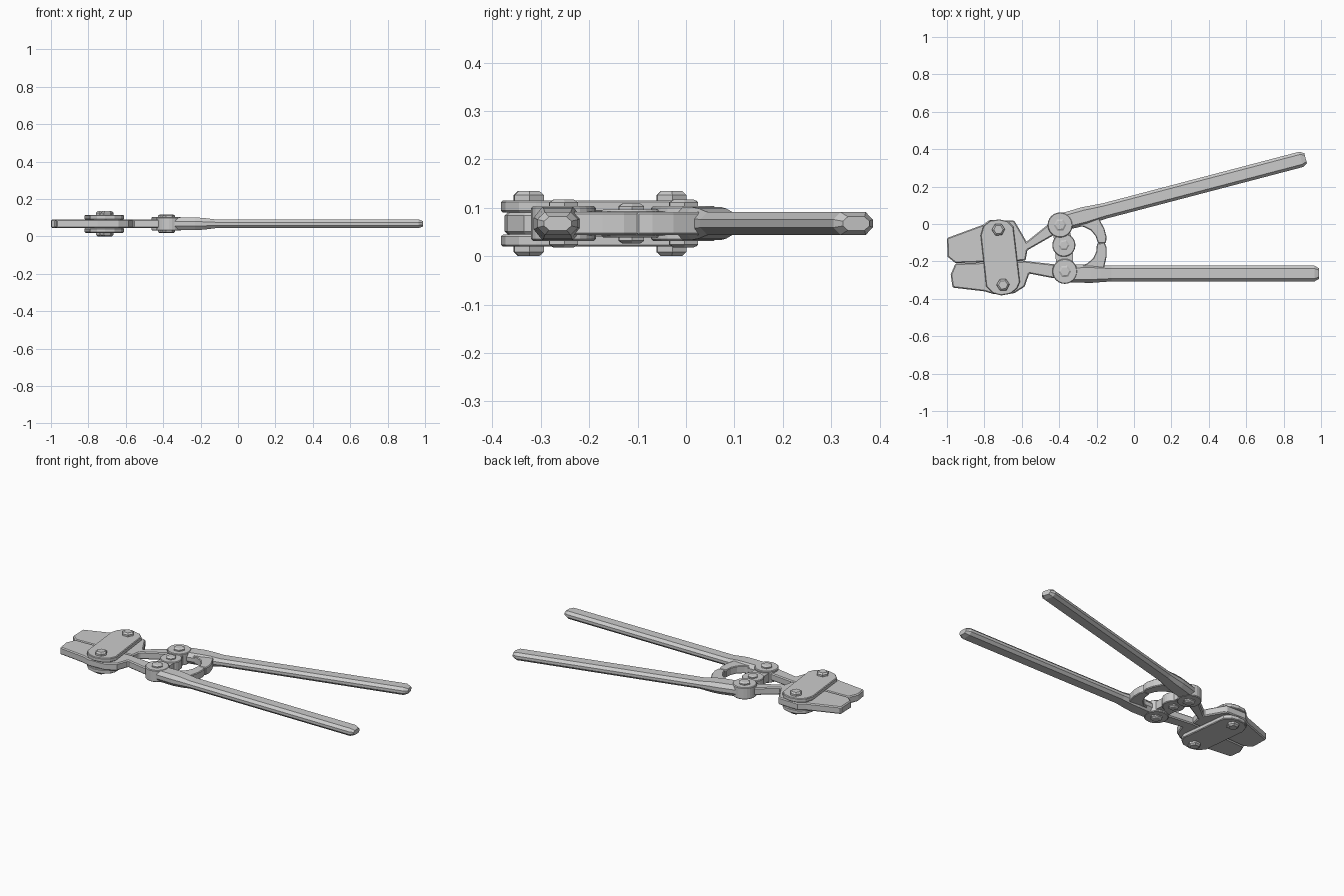
import bpy, bmesh, math
from mathutils import Vector

if "Cube" in bpy.data.objects:
    bpy.data.objects.remove(bpy.data.objects["Cube"])

ZC = 0.0675  # mid-plane of the tool


def finish(name, bm, bevel=0.0):
    bmesh.ops.recalc_face_normals(bm, faces=bm.faces)
    me = bpy.data.meshes.new(name)
    bm.to_mesh(me)
    bm.free()
    ob = bpy.data.objects.new(name, me)
    bpy.context.collection.objects.link(ob)
    if bevel:
        m = ob.modifiers.new("bevel", 'BEVEL')
        m.width = bevel
        m.segments = 1
        m.limit_method = 'ANGLE'
        m.angle_limit = math.radians(50)
    return ob


def loft(name, rings, bevel=0.0):
    bm = bmesh.new()
    vs = [[bm.verts.new(p) for p in r] for r in rings]
    n = len(vs[0])
    for a, b in zip(vs, vs[1:]):
        for i in range(n):
            bm.faces.new((a[i], a[(i + 1) % n], b[(i + 1) % n], b[i]))
    bm.faces.new(vs[0])
    bm.faces.new(vs[-1])
    return finish(name, bm, bevel)


def prism(name, pts, z0, z1, bevel=0.0):
    return loft(name, [[(x, y, z) for x, y in pts] for z in (z0, z1)], bevel)


def circle(c, r, n, a0=0.0):
    return [(c[0] + r * math.cos(a0 + i * math.tau / n),
             c[1] + r * math.sin(a0 + i * math.tau / n)) for i in range(n)]


def bolt(name, c, r, z, h):
    # chamfered hexagonal heads above and below
    for s, side in ((1, "top"), (-1, "bottom")):
        loft(f"{name}_{side}", [[(x, y, ZC + s * zz) for x, y in circle(c, rr, 6, 0.05)]
             for rr, zz in ((r, z - 0.01), (r, z + h * 0.55), (r * 0.7, z + h))])


def strip(a, b, w):
    a, b = Vector(a), Vector(b)
    d = (b - a).normalized() * w
    n = Vector((-d.y, d.x))
    return [tuple(p) for p in (a + n, a - n, b - n, b + n)]


# Jaws with their rear arms
prism("upper_jaw", [(-1.0, -0.075), (-0.81, -0.005), (-0.77, 0.022), (-0.64, 0.018),
      (-0.60, -0.05), (-0.575, -0.095), (-0.45, 0.005), (-0.39, 0.0), (-0.39, -0.05),
      (-0.43, -0.06), (-0.57, -0.14), (-0.58, -0.196), (-0.955, -0.209), (-0.997, -0.175)],
      0.045, 0.09, 0.006)
prism("lower_jaw", [(-0.97, -0.34), (-0.80, -0.36), (-0.75, -0.375), (-0.64, -0.37),
      (-0.585, -0.335), (-0.56, -0.265), (-0.43, -0.29), (-0.37, -0.28), (-0.37, -0.225),
      (-0.43, -0.215), (-0.565, -0.2), (-0.58, -0.198), (-0.955, -0.211), (-0.98, -0.27)],
      0.045, 0.09, 0.006)

# Cover plates and jaw bolts
plate = [(-0.82, -0.06), (-0.805, -0.01), (-0.77, 0.018), (-0.72, 0.025), (-0.675, 0.015),
         (-0.645, -0.015), (-0.61, -0.31), (-0.625, -0.345), (-0.66, -0.373),
         (-0.71, -0.382), (-0.755, -0.37), (-0.79, -0.335)]
for s, side in ((1, "top"), (-1, "bottom")):
    prism(f"cover_plate_{side}", plate, ZC + s * 0.0225, ZC + s * 0.048, 0.004)
UP, LOW, PIV = (-0.395, -0.005), (-0.37, -0.253), (-0.375, -0.113)
bolt("upper_jaw_bolt", (-0.725, -0.03), 0.035, 0.048, 0.0195)
bolt("lower_jaw_bolt", (-0.70, -0.325), 0.035, 0.048, 0.0195)


# Handle: knuckle, neck and grip, stop bow, link to the centre pivot
def handle(name, origin, angle, sign):
    ca, sa = math.cos(angle), math.sin(angle)

    def loc(x, y):
        y *= sign
        return origin[0] + ca * x - sa * y, origin[1] + sa * x + ca * y

    rings = []
    for x, w, h in ((0.02, 0.047, 0.034), (0.14, 0.05, 0.034), (0.19, 0.046, 0.031),
                    (0.25, 0.042, 0.0235), (1.335, 0.042, 0.0235), (1.36, 0.028, 0.014)):
        k, j = w * 0.64, h * 0.35
        sec = [(w, -j), (w, j), (k, h), (-k, h), (-w, j), (-w, -j), (-k, -h), (k, -h)]
        rings.append([(*loc(x, y - 0.012), ZC + z) for y, z in sec])
    loft(name + "_grip", rings)
    bow = [(0.06, 0.02), (0.12, 0.042), (0.152, 0.07), (0.168, 0.105), (0.172, 0.148),
           (0.213, 0.155), (0.224, 0.125), (0.224, 0.08), (0.212, 0.03), (0.205, 0.0), (0.1, -0.01)]
    prism(name + "_stop_bow", [loc(*p) for p in bow], ZC - 0.0235, ZC + 0.0235, 0.004)
    prism(name + "_knuckle", circle(origin, 0.067, 24), ZC - 0.036, ZC + 0.036, 0.004)
    prism(name + "_link", strip(origin, PIV, 0.046), ZC - 0.025, ZC + 0.025)
    bolt(name + "_bolt", origin, 0.034, 0.036, 0.0135)


handle("lower_handle", LOW, 0.0, 1)
handle("upper_handle", UP, math.radians(14.7), -1)

# Centre pivot
prism("centre_pivot", circle(PIV, 0.062, 24), ZC - 0.029, ZC + 0.029, 0.004)
bolt("centre_pivot_bolt", PIV, 0.03, 0.029, 0.012)
